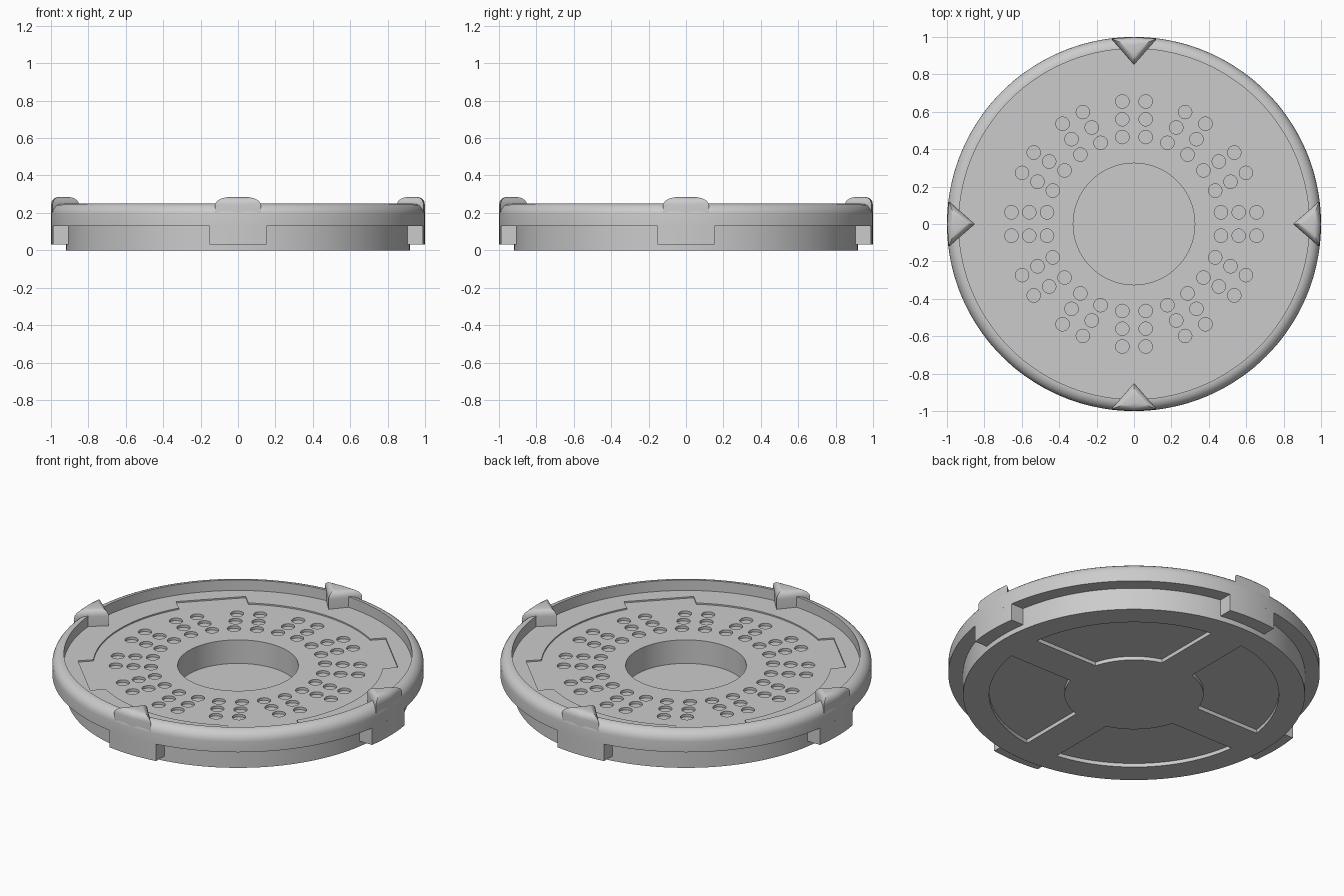
import bpy, bmesh
from math import sin, cos, asin, pi, radians

if "Cube" in bpy.data.objects:
    bpy.data.objects.remove(bpy.data.objects["Cube"])

N = 144  # segments round the full circle


def finish(name, bm):
    bmesh.ops.recalc_face_normals(bm, faces=bm.faces)
    me = bpy.data.meshes.new(name)
    bm.to_mesh(me)
    bm.free()
    ob = bpy.data.objects.new(name, me)
    bpy.context.collection.objects.link(ob)
    return ob


def arc(r, a0, a1, n):
    return [(r * cos(a0 + (a1 - a0) * i / n), r * sin(a0 + (a1 - a0) * i / n)) for i in range(n + 1)]


def turn(pts, a):
    return [(x * cos(a) - y * sin(a), x * sin(a) + y * cos(a)) for x, y in pts]


def prism(bm, pts, z0, z1, bevel=0):
    """Extrude a flat outline from z0 to z1, optionally rounding the top rim."""
    face = bm.faces.new([bm.verts.new((x, y, z0)) for x, y in pts])
    out = bmesh.ops.extrude_face_region(bm, geom=[face], use_keep_orig=True)["geom"]
    top = [v for v in out if isinstance(v, bmesh.types.BMVert)]
    bmesh.ops.translate(bm, verts=top, vec=(0, 0, z1 - z0))
    if bevel:
        ts = set(top)
        edges = [e for e in bm.edges if e.verts[0] in ts and e.verts[1] in ts]
        bmesh.ops.bevel(bm, geom=edges, offset=bevel, segments=5, profile=0.5,
                        affect='EDGES', clamp_overlap=True)


def smooth(ob, angle=30):
    bpy.ops.object.select_all(action='DESELECT')
    ob.select_set(True)
    bpy.context.view_layer.objects.active = ob
    bpy.ops.object.shade_smooth_by_angle(angle=radians(angle))


def cut(ob, bm):
    cutter = finish("cutter", bm)
    cutter.hide_render = True
    mod = ob.modifiers.new("cut", 'BOOLEAN')
    mod.operation, mod.solver, mod.object = 'DIFFERENCE', 'EXACT', cutter
    bpy.context.view_layer.objects.active = ob
    bpy.ops.object.modifier_apply(modifier=mod.name)
    bpy.data.objects.remove(cutter)


# Round body: stepped side, rounded rim and sunken floor, spun about z
profile = [(0, 0), (0.92, 0), (0.92, 0.13), (1, 0.13)]
profile += [(0.94 + 0.06 * cos(a * pi / 12), 0.19 + 0.06 * sin(a * pi / 12)) for a in range(7)]
profile += [(0.937, 0.25), (0.937, 0.188), (0, 0.188)]
bm = bmesh.new()
vs = [bm.verts.new((r, 0, z)) for r, z in profile]
es = [bm.edges.new(p) for p in zip(vs, vs[1:])]
bmesh.ops.spin(bm, geom=vs + es, cent=(0, 0, 0), axis=(0, 0, 1), angle=2 * pi, steps=N)
bmesh.ops.remove_doubles(bm, verts=bm.verts, dist=1e-5)
body = finish("body", bm)

# Sunken plate outline with four square lugs on the diagonals
a = asin(0.19 / 0.78)
outline = []
for k in range(4):
    q = arc(0.78, a - pi / 4, pi / 4 - a, 24) + turn([(0.841, -0.19), (0.841, 0.19)], pi / 4)
    outline += turn(q, k * pi / 2)
bm = bmesh.new()
prism(bm, outline, 0.18, 0.3)
cut(body, bm)

# Central well
bm = bmesh.new()
prism(bm, arc(0.325, 0, 2 * pi, 96)[:-1], 0.04, 0.3)
cut(body, bm)

# Twelve groups of six shallow round dimples
bm = bmesh.new()
for k in range(12):
    for r in (0.465, 0.56, 0.655):
        for s in (-0.0625, 0.0625):
            cx, cy = turn([(r, s)], k * pi / 6)[0]
            prism(bm, [(cx + x, cy + y) for x, y in arc(0.036, 0, 2 * pi, 20)[:-1]], 0.165, 0.3)
cut(body, bm)

# Four shallow pockets underneath, leaving a cross of spokes
w = 0.105
ao, ai = asin(w / 0.78), asin(w / 0.374)
pocket = arc(0.78, ao, pi / 2 - ao, 24) + arc(0.374, pi / 2 - ai, ai, 14)
bm = bmesh.new()
for k in range(4):
    prism(bm, turn(pocket, k * pi / 2), -0.1, 0.022)
cut(body, bm)
smooth(body)

# Side tabs below the rim, and pointed clips with rounded tops on it
ta, ti = asin(0.153), asin(0.153 / 0.9)
ca = asin(0.122)
names = ("right", "back", "left", "front")
for k, side in enumerate(names):
    bm = bmesh.new()
    prism(bm, turn(arc(1, -ta, ta, 8) + arc(0.9, ti, -ti, 8), k * pi / 2), 0.03, 0.13)
    smooth(finish(side + "_tab", bm))
    bm = bmesh.new()
    prism(bm, turn(arc(0.999, -ca, ca, 2) + [(0.85, 0)], k * pi / 2), 0.18, 0.285, bevel=0.04)
    smooth(finish(side + "_clip", bm), 35)
